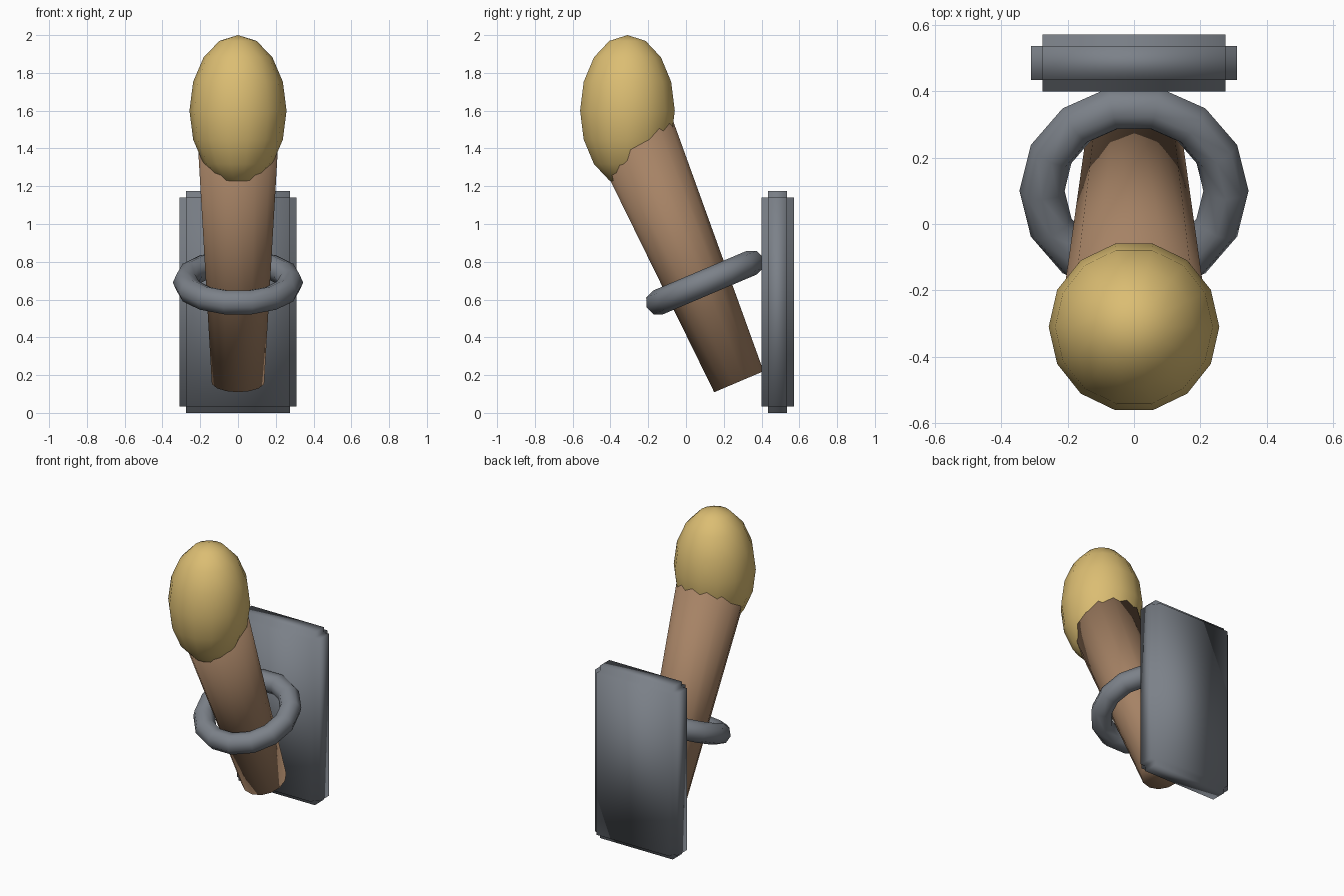
import bpy, bmesh, math
from mathutils import Matrix, Vector

cube = bpy.data.objects.get("Cube")
if cube:
    bpy.data.objects.remove(cube, do_unlink=True)

SIDES = 14
TILT = math.radians(23)
AXIS = Vector((0, -math.sin(TILT), math.cos(TILT)))


def material(name, rgb):
    m = bpy.data.materials.new(name)
    m.use_nodes = True
    m.diffuse_color = (*rgb, 1)
    m.node_tree.nodes["Principled BSDF"].inputs["Base Color"].default_value = (*rgb, 1)
    return m


iron = material("iron_grey", (0.20, 0.22, 0.25))
wood = material("wood_brown", (0.38, 0.225, 0.13))
gold = material("flame_gold", (0.71, 0.51, 0.17))


def finish(bm, name, mat):
    bmesh.ops.recalc_face_normals(bm, faces=bm.faces)
    for f in bm.faces:
        f.smooth = True
    mesh = bpy.data.meshes.new(name)
    bm.to_mesh(mesh)
    bm.free()
    mesh.materials.append(mat)
    obj = bpy.data.objects.new(name, mesh)
    bpy.context.collection.objects.link(obj)
    return obj


# Wall plate: a core box with every face pushed out, leaving stepped edges
STEP = 0.035
bm = bmesh.new()
bmesh.ops.create_cube(bm, size=1, matrix=Matrix.Translation((0, 0.485, 0.587))
                      @ Matrix.Diagonal((0.55, 0.102, 1.104, 1)))
bm.normal_update()
for face in bmesh.ops.extrude_discrete_faces(bm, faces=bm.faces[:])["faces"]:
    face.normal_update()
    bmesh.ops.translate(bm, verts=face.verts, vec=face.normal * STEP)
finish(bm, "wall_plate", iron)

# Tapered handle leaning out from the wall
LENGTH = 1.46
base = Vector((0, 0.28, 0.165))
bm = bmesh.new()
bmesh.ops.create_cone(bm, cap_ends=True, segments=SIDES, radius1=0.142, radius2=0.222,
                      depth=LENGTH, matrix=Matrix.Translation(base + AXIS * LENGTH / 2)
                      @ Matrix.Rotation(TILT, 4, "X"))
finish(bm, "handle", wood)

# Upright flame head
bm = bmesh.new()
bmesh.ops.create_uvsphere(bm, u_segments=SIDES, v_segments=8, radius=1,
                          matrix=Matrix.Translation((0, -0.31, 1.6))
                          @ Matrix.Diagonal((0.257, 0.257, 0.4, 1))
                          @ Matrix.Rotation(math.pi / 2, 4, "Z"))
finish(bm, "flame_head", gold)

# Holding ring around the handle
bpy.ops.mesh.primitive_torus_add(major_segments=SIDES, minor_segments=8,
                                 major_radius=0.277, minor_radius=0.068,
                                 location=(0, 0.1, 0.69), rotation=(TILT, 0, 0))
ring = bpy.context.object
ring.name = "holding_ring"
ring.data.materials.append(iron)
bpy.ops.object.shade_smooth()
